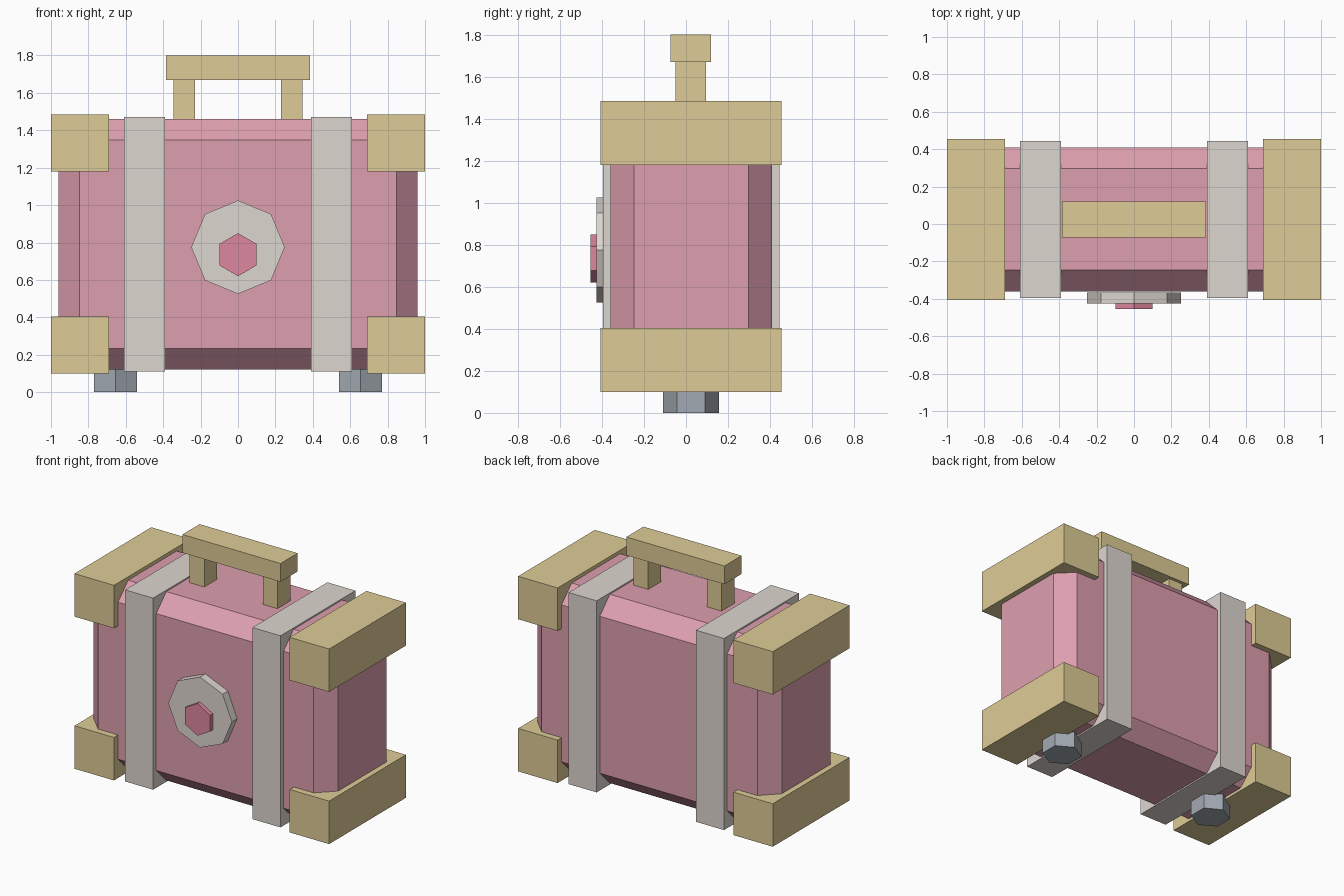
import bpy
import bmesh
import math
from mathutils import Matrix

old = bpy.data.objects.get("Cube")
if old:
    bpy.data.objects.remove(old, do_unlink=True)


def material(name, rgb):
    lin = [((c / 255 + 0.055) / 1.055) ** 2.4 for c in rgb] + [1.0]
    mat = bpy.data.materials.new(name)
    mat.use_nodes = True
    mat.diffuse_color = lin
    mat.node_tree.nodes["Principled BSDF"].inputs["Base Color"].default_value = lin
    return mat


PINK = material("pink shell", (222, 159, 175))
ROSE = material("rose button", (222, 135, 160))
TAN = material("tan fittings", (222, 204, 150))
PALE = material("pale strap", (222, 214, 208))
GREY = material("grey feet", (162, 170, 178))


def finish(name, bm, mat):
    mesh = bpy.data.meshes.new(name)
    bm.to_mesh(mesh)
    bm.free()
    mesh.materials.append(mat)
    obj = bpy.data.objects.new(name, mesh)
    bpy.context.collection.objects.link(obj)
    return obj


def box(name, xs, ys, zs, mat, bevel=0):
    """Box between the given limits, with optional flat chamfers."""
    bm = bmesh.new()
    bmesh.ops.create_cube(bm, size=1)
    spans = (xs, ys, zs)
    for v in bm.verts:
        v.co = [lo + (c + 0.5) * (hi - lo) for c, (lo, hi) in zip(v.co, spans)]
    if bevel:
        bmesh.ops.bevel(bm, geom=bm.edges[:], offset=bevel, segments=1,
                        affect='EDGES', profile=0.5)
    return finish(name, bm, mat)


def prism(name, sides, radius, depth, center, mat, turn=0, face_front=False):
    """Regular prism, upright or facing the front."""
    bm = bmesh.new()
    place = Matrix.Translation(center)
    if face_front:
        place = place @ Matrix.Rotation(math.pi / 2, 4, 'X')
    place = place @ Matrix.Rotation(turn, 4, 'Z')
    bmesh.ops.create_cone(bm, cap_ends=True, segments=sides, radius1=radius,
                          radius2=radius, depth=depth, matrix=place)
    # a vertex must sit on the vertical axis of the prism's outline
    return finish(name, bm, mat)


# Chamfered shell
box("body", (-0.96, 0.96), (-0.36, 0.41), (0.12, 1.46), PINK, bevel=0.113)

# Fittings on both sides
for side, s in (("left", 1), ("right", -1)):
    def span(a, b):
        return tuple(sorted((a * s, b * s)))

    box(side + "_strap", span(0.39, 0.61), (-0.395, 0.445), (0.11, 1.47), PALE)
    for level, zs in (("lower", (0.10, 0.405)), ("upper", (1.18, 1.485))):
        box(f"{side}_{level}_corner_guard", span(0.69, 1.0), (-0.406, 0.455), zs, TAN)
    box(side + "_handle_post", span(0.23, 0.345), (-0.05, 0.095), (1.45, 1.67), TAN)
    prism(side + "_foot", 6, 0.133, 0.12, (0.655 * s, 0.023, 0.06), GREY)

# Handle grip
box("handle_grip", (-0.385, 0.385), (-0.073, 0.119), (1.67, 1.80), TAN)

# Front clasp
prism("clasp_plate", 8, 0.25, 0.059, (0, -0.3955, 0.775), PALE, face_front=True)
prism("clasp_button", 6, 0.115, 0.035, (0, -0.4375, 0.735), ROSE, face_front=True)
